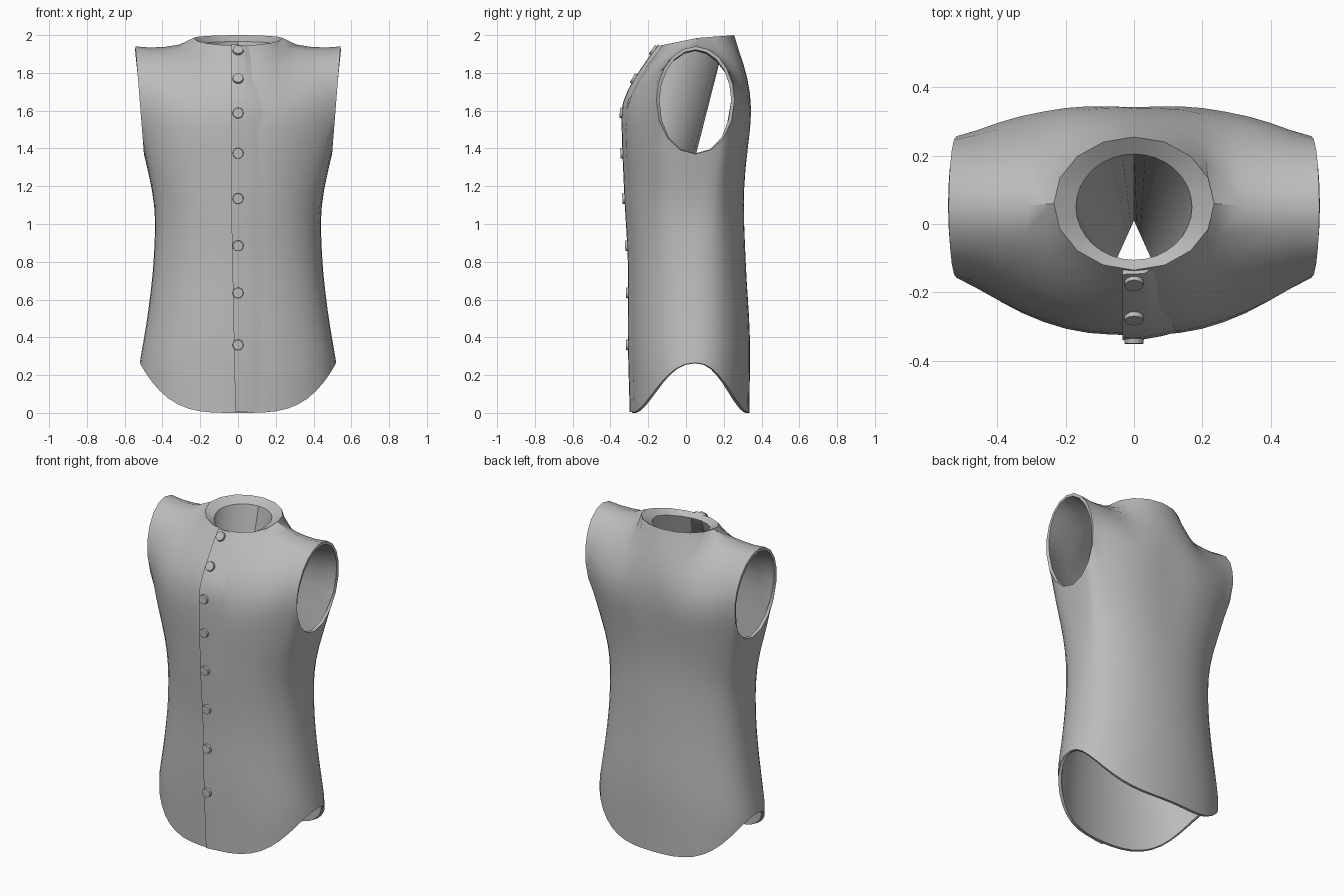
import bpy, bmesh, math
from mathutils import Vector as V

if "Cube" in bpy.data.objects:
    bpy.data.objects.remove(bpy.data.objects["Cube"])

cloth = bpy.data.materials.new("grey_cloth")
cloth.diffuse_color = (0.5, 0.5, 0.5, 1)
cloth.use_nodes = True
cloth.node_tree.nodes["Principled BSDF"].inputs["Base Color"].default_value = cloth.diffuse_color


def spline(pts, t):
    """Catmull-Rom curve through evenly spaced points, t from 0 to 1."""
    n = len(pts) - 1
    t = min(max(t, 0), 1)
    i = min(int(t * n), n - 1)
    f = t * n - i
    p = [V(q) for q in pts]
    a, b = p[i], p[i + 1]
    ta = (b - p[i - 1]) / 2 if i > 0 else b - a
    tb = (p[i + 2] - a) / 2 if i < n - 1 else b - a
    return ((2*f**3 - 3*f**2 + 1) * a + (f**3 - 2*f**2 + f) * ta
            + (3*f**2 - 2*f**3) * b + (f**3 - f**2) * tb)


def coons(B, T, L, R, nu, nv):
    """Grid of points spanning four boundary curves."""
    def point(u, v):
        return ((1-v)*B(u) + v*T(u) + (1-u)*L(v) + u*R(v)
                - ((1-u)*(1-v)*B(0) + u*(1-v)*B(1) + (1-u)*v*T(0) + u*v*T(1)))
    return [[point(i / nu, j / nv) for i in range(nu + 1)] for j in range(nv + 1)]


def add_grid(bm, grid, mirror=True):
    for sx in ((1, -1) if mirror else (1,)):
        vs = [[bm.verts.new((p.x * sx, p.y, p.z)) for p in row] for row in grid]
        for r0, r1 in zip(vs, vs[1:]):
            for i in range(len(r0) - 1):
                q = (r0[i], r0[i+1], r1[i+1], r1[i])
                bm.faces.new(q if sx > 0 else q[::-1])


def finish(name, bm, angle=40, thickness=0, thin=None):
    me = bpy.data.meshes.new(name)
    bm.to_mesh(me)
    bm.free()
    me.materials.append(cloth)
    ob = bpy.data.objects.new(name, me)
    bpy.context.collection.objects.link(ob)
    bpy.ops.object.select_all(action='DESELECT')
    ob.select_set(True)
    bpy.context.view_layer.objects.active = ob
    if thickness:
        group = ob.vertex_groups.new(name="thick")
        group.add([v.index for v in me.vertices if not thin(v.co)], 1, 'REPLACE')
        sol = ob.modifiers.new("thickness", 'SOLIDIFY')
        sol.thickness, sol.offset, sol.vertex_group = thickness, -1, "thick"
        bpy.ops.object.modifier_apply(modifier=sol.name)
    bpy.ops.object.shade_smooth_by_angle(angle=math.radians(angle))


CY = 0.05  # depth of the side seams


def armhole(t, s):
    """Half armhole from armpit (0) to shoulder tip (1); s=-1 front, 1 back."""
    a = t * math.pi
    z = 1.655 - 0.285 * math.cos(a)
    return V((0.498 + 0.045 * (z - 1.37) / 0.57, CY + s * 0.207 * math.sin(a), z))


def neck(a):
    """Neckline, angle 0 = centre front, pi = centre back."""
    y = 0.06 - 0.195 * math.cos(a)
    z = 1.985 + (0.015 if y > 0.06 else 0.04) * (y - 0.06) / 0.195
    return V((0.235 * math.sin(a), y, z))


side = [(.52, 0, .265), (.475, 0, .54), (.445, 0, .82), (.438, 0, 1.09), (.480, 0, 1.37)]
shoulder = [neck(math.pi/2), (.38, .05, 1.952), armhole(1, 1)]
# centre lines from hem (first five, evenly spaced in z) to neck
front = [(0, -.285, 0), (0, -.295, .4), (0, -.295, .8), (0, -.316, 1.2), (0, -.326, 1.6),
         (0, -.280, 1.73), (0, -.205, 1.85), neck(0)]
back = [(0, .335, 0), (0, .338, .4), (0, .316, .8), (0, .307, 1.2), (0, .343, 1.6),
        (0, .333, 1.73), (0, .303, 1.87), neck(math.pi)]
front_row = [(0, -.326, 1.6), (.18, -.318, 1.6), (.36, -.255, 1.62), armhole(.5, -1)]
back_row = [(0, .343, 1.6), (.18, .352, 1.6), (.36, .322, 1.62), armhole(.5, 1)]

# Shirt body: lower and upper panels, front and back, mirrored
bm = bmesh.new()
N, K, ROWS = 12, 8, 16  # lower columns, columns that reach the shoulder, lower rows
for s, line, row in ((-1, front, front_row), (1, back, back_row)):
    def section(u, z):
        a = u * math.pi / 2
        c = math.cos(a) ** 0.88 if u < 1 else 0
        yc = spline(line, min(z / 1.6, 1) * 4 / 7).y
        return V((spline(side, (z - .265) / 1.105).x * math.sin(a), CY + (yc - CY) * c, z))

    def mid(u):
        k = K / N
        return spline(row, u / k) if u <= k else armhole(.5 * (1 - u) / (1 - k), s)

    def top(u):
        if u <= .5:
            return neck(u * math.pi if s < 0 else math.pi - u * math.pi)
        return spline(shoulder, 2 * u - 1)

    def lower(u, v):
        end = mid(u)
        z0 = .265 * math.sin(u * math.pi / 2) ** 3.6
        return section(u, z0 + (end.z - z0) * v) + (end - section(u, end.z)) * v ** 4

    add_grid(bm, [[lower(i / N, j / ROWS) for i in range(N + 1)] for j in range(ROWS + 1)])
    add_grid(bm, coons(lambda u: spline(row, u), top, lambda v: spline(line, (4 + 3 * v) / 7),
                       lambda v: armhole(.5 + .5 * v, s), K, 5))
bmesh.ops.remove_doubles(bm, verts=bm.verts, dist=0.0008)
soft = [v for v in bm.verts if v.co.z > 1.15 and not v.is_boundary]
for _ in range(3):
    bmesh.ops.smooth_vert(bm, verts=soft, factor=.4, use_axis_x=True, use_axis_y=True, use_axis_z=True)
bmesh.ops.recalc_face_normals(bm, faces=bm.faces)
bm.normal_update()
probe = min(bm.faces, key=lambda f: f.calc_center_median().y)
if probe.normal.y > 0:
    bmesh.ops.reverse_faces(bm, faces=bm.faces)
finish("shirt_body", bm, 45, .018, lambda c: c.z > 1.935 and abs(c.x) < .24
       and abs((c - V((0, .06, 0))).xy.length - .215) < .025)

# Neck facing: sloped ring, then a lining narrowing to a V behind the front
bm = bmesh.new()
ring, lining = [], []
for i in range(17):
    t = i / 16                       # 0 = back, 1 = front
    a = math.pi * (1 - t)
    outer = (neck(a) if i % 2 == 0 else
             (neck(a - math.pi / 16) + neck(a + math.pi / 16)) / 2)
    inner = V((.17 * math.sin(a), .05 - .155 * math.cos(a), outer.z - .035 + .01 * t))
    ring.append([outer, inner])
    if i < 16:
        lining.append([inner, V((.14 * t, .01 - .31 * t, 1.2))])
add_grid(bm, ring)
add_grid(bm, lining)
bmesh.ops.remove_doubles(bm, verts=bm.verts, dist=0.0008)
bmesh.ops.recalc_face_normals(bm, faces=bm.faces)
finish("neck_facing", bm, 30)


def centre(z):
    """Point and outward normal on the centre front line at height z."""
    def at(h):
        lo, hi = 0.0, 1.0
        for _ in range(30):
            m = (lo + hi) / 2
            lo, hi = (m, hi) if spline(front, m).z < h else (lo, m)
        return spline(front, lo)
    d = (at(min(z + .02, 1.944)) - at(max(z - .02, 0))).normalized()
    return at(z), V((0, -d.z, d.y))


# Front placket: overlapping edge on one side, blending into the body on the other
bm = bmesh.new()
rows = []
for j in range(33):
    z = .004 + 1.938 * j / 32
    p, n = centre(z)
    left = -.014 - .020 * min(z, 1)
    wide = 1 - .5 * max(0, (z - 1.6) / .345)   # narrower towards the neck
    rows.append([p + n * off + V((x, 0, 0)) for x, off in
                 ((left, -.012), (left, .013), (.03, .010), (.08 * wide, .001), (.13 * wide, -.012))])
add_grid(bm, rows, mirror=False)
bm.verts.ensure_lookup_table()
bm.faces.new(bm.verts[:5])
bm.faces.new(bm.verts[-5:])
bmesh.ops.recalc_face_normals(bm, faces=bm.faces)
finish("front_placket", bm, 40)

# Buttons down the front
for z in (1.91, 1.762, 1.587, 1.375, 1.135, .885, .635, .36):
    p, n = centre(z)
    bm = bmesh.new()
    bmesh.ops.create_cone(bm, cap_ends=True, segments=16, radius1=.029, radius2=.027, depth=.014)
    bm.transform(n.to_track_quat('Z', 'Y').to_matrix().to_4x4())
    bmesh.ops.translate(bm, verts=bm.verts, vec=p + n * .017)
    finish("button", bm, 40)
